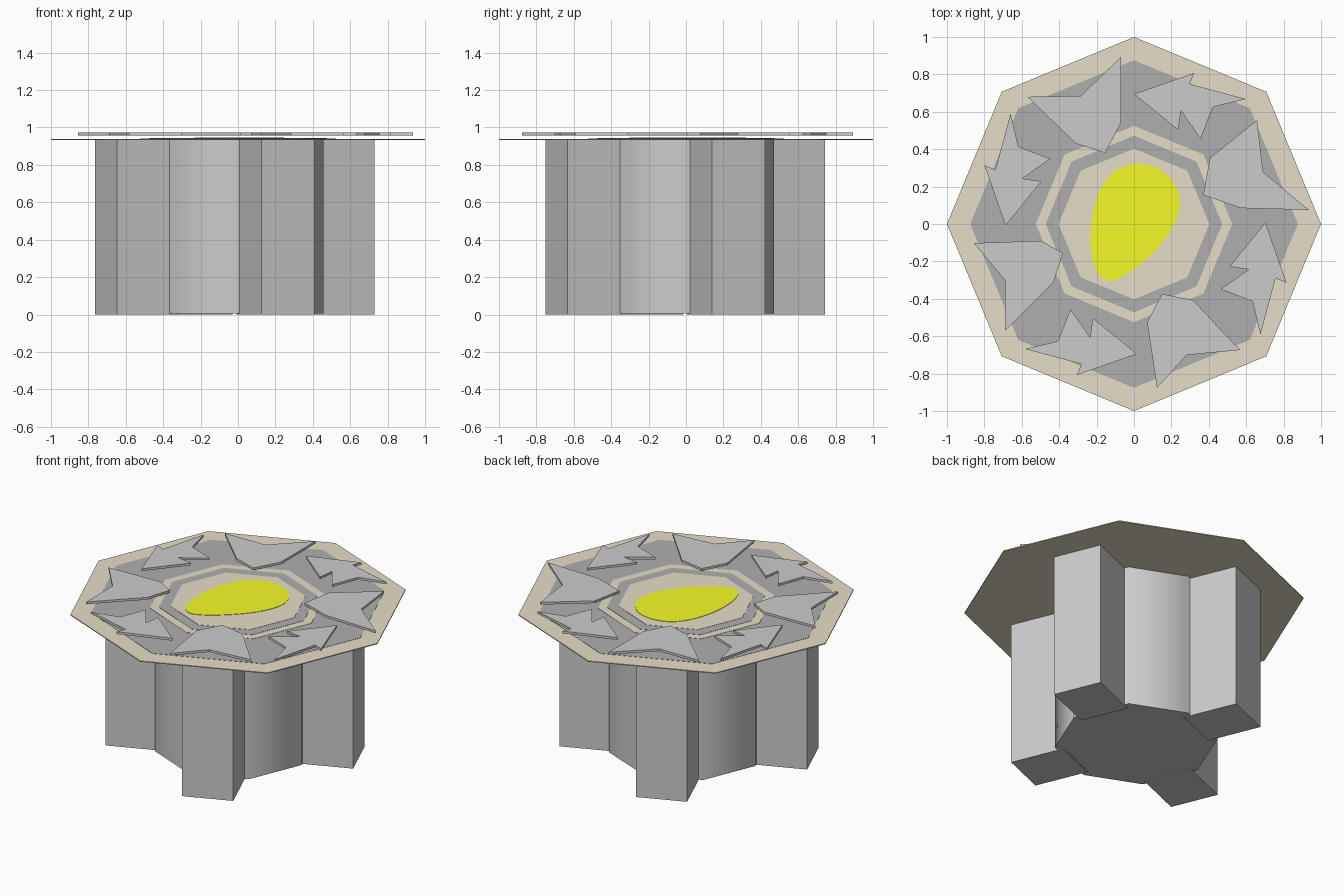
import bpy, bmesh
from math import cos, sin, pi, radians

if "Cube" in bpy.data.objects:
    bpy.data.objects.remove(bpy.data.objects["Cube"])


def material(name, rgb):
    m = bpy.data.materials.new(name)
    m.diffuse_color = (*rgb, 1)
    m.use_nodes = True
    m.node_tree.nodes["Principled BSDF"].inputs["Base Color"].default_value = m.diffuse_color
    return m


BEIGE = material("beige_stone", (0.80, 0.73, 0.58))
GREY = material("dark_stone", (0.43, 0.43, 0.43))
YELLOW = material("yellow", (0.92, 0.97, 0.02))


def prism(name, pts, z0, z1, mat=None):
    """Extrude a closed outline from z0 up to z1."""
    bm = bmesh.new()
    face = bm.faces.new([bm.verts.new((x, y, z0)) for x, y in pts])
    top = bmesh.ops.extrude_face_region(bm, geom=[face])["geom"]
    for v in top:
        if isinstance(v, bmesh.types.BMVert):
            v.co.z = z1
    bmesh.ops.recalc_face_normals(bm, faces=bm.faces[:])
    mesh = bpy.data.meshes.new(name)
    bm.to_mesh(mesh)
    bm.free()
    obj = bpy.data.objects.new(name, mesh)
    bpy.context.collection.objects.link(obj)
    if mat:
        mesh.materials.append(mat)
    return obj


def octagon(r, cx=0, cy=0):
    return [(cx + r * cos(i * pi / 4), cy + r * sin(i * pi / 4)) for i in range(8)]


def turn(pts, angle, cx=0, cy=0):
    c, s = cos(angle), sin(angle)
    return [(cx + x * c - y * s, cy + x * s + y * c) for x, y in pts]


# Pedestal: smooth eight-sided column with four square buttresses
CX, CY = -0.018, -0.005
column = prism("column", octagon(0.476, CX, CY), 0.005, 0.936)
for p in column.data.polygons:
    p.use_smooth = abs(p.normal.z) < 0.5
for i in range(4):
    box = [(0.40, -0.154), (0.745, -0.154), (0.745, 0.154), (0.40, 0.154)]
    prism(f"buttress_{i + 1}", turn(box, radians(22.5 + 90 * i), CX, CY), 0, 0.936)

# Octagonal top with stepped, alternating colour bands
prism("table_top", octagon(1.0), 0.932, 0.938, BEIGE)
bands = [(0.876, GREY), (0.525, BEIGE), (0.472, GREY), (0.403, BEIGE)]
for i, (r, mat) in enumerate(bands):
    prism(f"top_band_{i + 1}", octagon(r), 0.936, 0.9395 + 0.0015 * i, mat)

# Egg-shaped centre inlay: closed smooth outline
egg = [(0.02, 0.322), (0.15, 0.285), (0.235, 0.175), (0.235, 0.05), (0.16, -0.09),
       (0.03, -0.22), (-0.11, -0.302), (-0.195, -0.26), (-0.23, -0.13),
       (-0.225, 0.03), (-0.18, 0.18), (-0.10, 0.285)]
outline = []
for i in range(len(egg)):
    a, b, c, d = (egg[(i + k) % len(egg)] for k in (-1, 0, 1, 2))
    for t in (0, 0.25, 0.5, 0.75):
        outline.append(tuple(0.5 * (2 * b[k] + (c[k] - a[k]) * t
                       + (2 * a[k] - 5 * b[k] + 4 * c[k] - d[k]) * t ** 2
                       + (3 * b[k] - a[k] - 3 * c[k] + d[k]) * t ** 3) for k in (0, 1)))
prism("centre_inlay", outline, 0.942, 0.9465, YELLOW)

# Large floating shards, each slightly different
large = [
    [(-0.57, 0.68), (-0.285, 0.685), (-0.07, 0.893), (-0.07, 0.54), (-0.155, 0.38), (-0.31, 0.43)],
    [(0.658, 0.556), (0.69, 0.278), (0.936, 0.075), (0.572, 0.085), (0.37, 0.155), (0.406, 0.353)],
    [(0.15, -0.374), (0.315, -0.406), (0.567, -0.674), (0.283, -0.70), (0.123, -0.877), (0.07, -0.524)],
    [(-0.856, -0.102), (-0.497, -0.09), (-0.38, -0.155), (-0.43, -0.31), (-0.69, -0.572), (-0.69, -0.30)],
]
for i, pts in enumerate(large):
    prism(f"large_shard_{i + 1}", pts, 0.957, 0.972)

# Small barbed shards, one outline repeated by quarter turns
small = [(-0.591, -0.668), (-0.414, -0.626), (-0.348, -0.455), (-0.243, -0.606),
         (-0.228, -0.503), (0.008, -0.695), (-0.313, -0.807), (-0.29, -0.749)]
for i in range(4):
    prism(f"small_shard_{i + 1}", turn(small, i * pi / 2, 0.008, 0), 0.957, 0.972)
